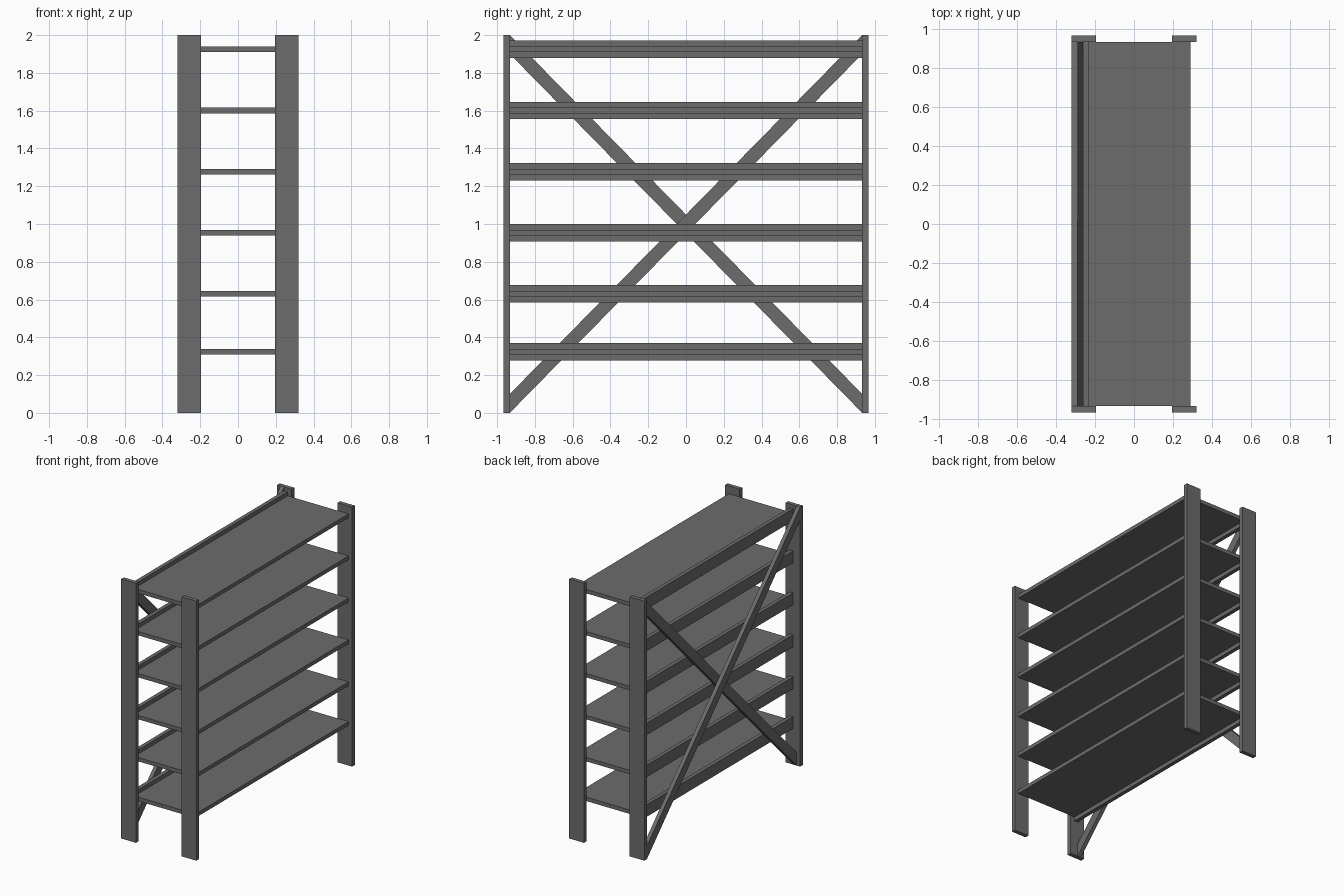
import bpy, bmesh

if "Cube" in bpy.data.objects:
    bpy.data.objects.remove(bpy.data.objects["Cube"])

# Single flat grey for the whole rack
grey = bpy.data.materials.new("dark_grey")
grey.diffuse_color = (0.15, 0.15, 0.15, 1)
grey.use_nodes = True
grey.node_tree.nodes["Principled BSDF"].inputs["Base Color"].default_value = grey.diffuse_color


def prism(name, x0, x1, profile):
    """Extrude a (y, z) profile from x0 to x1."""
    bm = bmesh.new()
    face = bm.faces.new([bm.verts.new((x0, y, z)) for y, z in profile])
    ext = bmesh.ops.extrude_face_region(bm, geom=[face])["geom"]
    moved = [v for v in ext if isinstance(v, bmesh.types.BMVert)]
    bmesh.ops.translate(bm, verts=moved, vec=(x1 - x0, 0, 0))
    bmesh.ops.recalc_face_normals(bm, faces=bm.faces)
    mesh = bpy.data.meshes.new(name)
    bm.to_mesh(mesh)
    bm.free()
    mesh.materials.append(grey)
    obj = bpy.data.objects.new(name, mesh)
    bpy.context.collection.objects.link(obj)
    return obj


def box(name, x0, x1, y0, y1, z0, z1):
    return prism(name, x0, x1, [(y0, z0), (y1, z0), (y1, z1), (y0, z1)])


Y_IN, Y_OUT = 0.933, 0.965

# Four corner posts
for xn, x0, x1 in (("left", -0.32, -0.195), ("right", 0.195, 0.32)):
    box(f"front_{xn}_post", x0, x1, -Y_OUT, -Y_IN, 0, 2)
    box(f"back_{xn}_post", x0, x1, Y_IN, Y_OUT, 0, 2)

# Shelves, each with a taller rail along its left edge
for i, z in enumerate((0.324, 0.63, 0.954, 1.277, 1.601, 1.925), 1):
    box(f"shelf_{i}", -0.23, 0.29, -Y_IN, Y_IN, z - 0.015, z + 0.015)
    box(f"shelf_rail_{i}", -0.26, -0.23, -Y_IN, Y_IN, z - 0.046, z + 0.046)

# Crossed diagonal braces, cut flush with the posts
for name, x, s in (("outer_brace", -0.32, -1), ("inner_brace", -0.29, 1)):
    prism(name, x, x + 0.03, [(-s * Y_IN, 0), (s * Y_IN, 1.9),
                              (s * Y_IN, 2.0), (-s * Y_IN, 0.1)])
